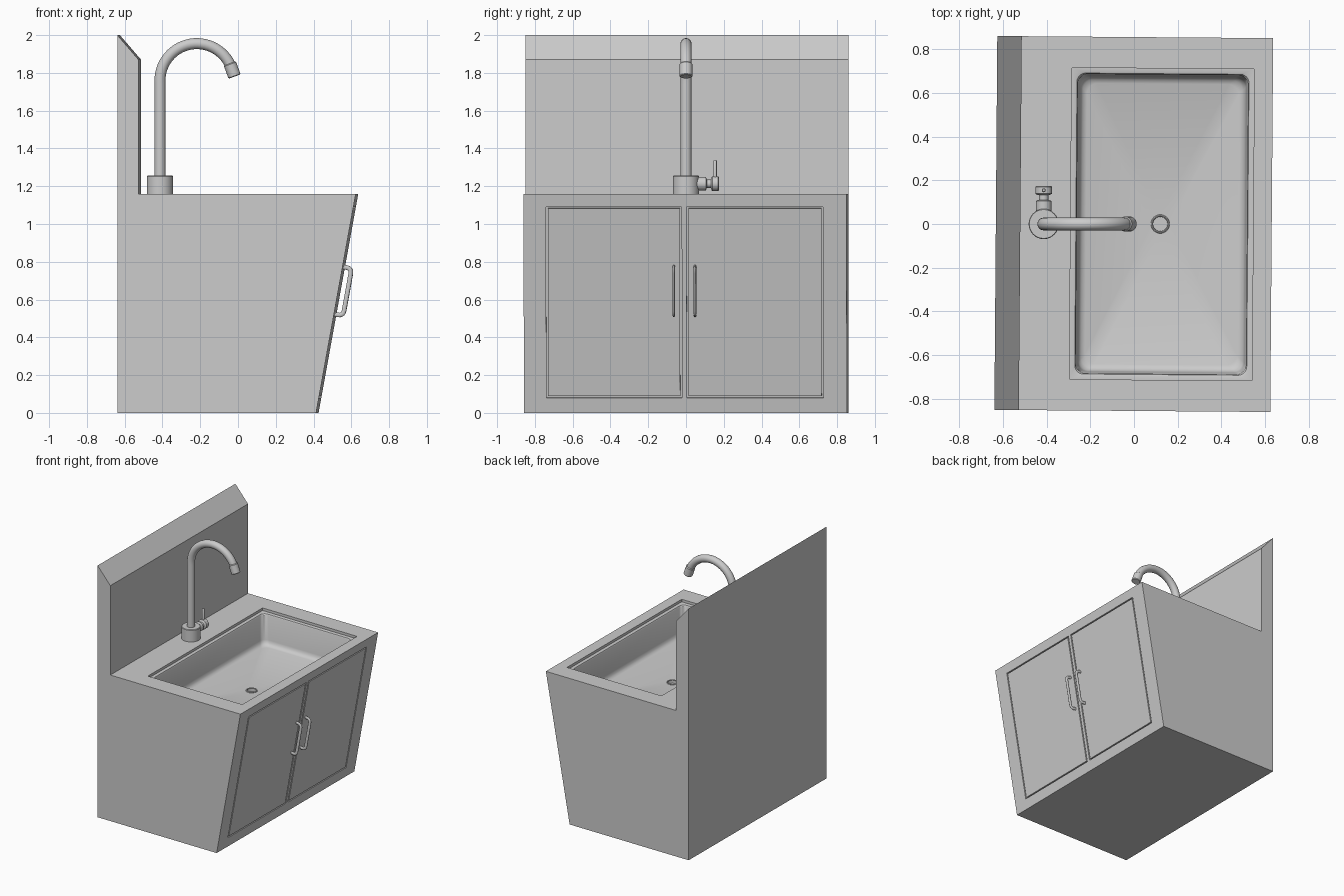
import bpy, bmesh, math
from mathutils import Matrix, Vector

if "Cube" in bpy.data.objects:
    bpy.data.objects.remove(bpy.data.objects["Cube"])

SLANT = math.atan2(0.21, 1.16)
FRONT = Matrix.Translation((0.42, 0, 0)) @ Matrix.Rotation(SLANT, 4, 'Y')  # local: x out, y across, z up the slope
SKEW = Matrix.Rotation(-0.0078, 4, 'Z')   # whole unit sits very slightly turned


def finish(bm, name, matrix=Matrix(), smooth=True):
    bmesh.ops.recalc_face_normals(bm, faces=bm.faces)
    me = bpy.data.meshes.new(name)
    bm.to_mesh(me)
    bm.free()
    me.transform(matrix)
    ob = bpy.data.objects.new(name, me)
    bpy.context.collection.objects.link(ob)
    if smooth:
        shade(ob)
    return ob


def shade(ob):
    bpy.ops.object.select_all(action='DESELECT')
    ob.select_set(True)
    bpy.context.view_layer.objects.active = ob
    bpy.ops.object.shade_smooth_by_angle(angle=math.radians(35))


def loft(rings, name, matrix=Matrix()):
    bm = bmesh.new()
    loops = [[bm.verts.new(p) for p in r] for r in rings]
    for a, b in zip(loops, loops[1:]):
        for i in range(len(a)):
            j = (i + 1) % len(a)
            bm.faces.new((a[i], a[j], b[j], b[i]))
    bm.faces.new(loops[0])
    bm.faces.new(loops[-1])
    return finish(bm, name, matrix)


def box(name, lo, hi, matrix):
    ring = lambda z: [(lo[0], lo[1], z), (hi[0], lo[1], z), (hi[0], hi[1], z), (lo[0], hi[1], z)]
    return loft([ring(lo[2]), ring(hi[2])], name, matrix)


def rounded(cx, hx, hy, r, z):
    pts = []
    for q, (sx, sy) in enumerate(((1, 1), (-1, 1), (-1, -1), (1, -1))):
        for k in range(8):
            a = (q + (k + 0.5) / 8) * math.pi / 2
            pts.append((cx + sx * (hx - r) + r * math.cos(a), sy * (hy - r) + r * math.sin(a), z))
    return pts


def turned(name, profile, matrix, n=32):
    # profile: (radius, height) pairs around local z
    return loft([[(r * math.cos(2 * math.pi * i / n), r * math.sin(2 * math.pi * i / n), z)
                  for i in range(n)] for r, z in profile], name, matrix)


def sweep(name, path, ru, rv, matrix=Matrix(), n=16):
    # tube along a path in the xz plane; ru in plane, rv along y
    path = [Vector(p) for p in path]
    rings = []
    for i, p in enumerate(path):
        t = (path[min(i + 1, len(path) - 1)] - path[max(i - 1, 0)]).normalized()
        u = Vector((t.z, 0, -t.x))
        rings.append([p + u * ru * math.cos(2 * math.pi * k / n) + Vector((0, rv * math.sin(2 * math.pi * k / n), 0))
                      for k in range(n)])
    return loft(rings, name, matrix)


# cabinet body with splashback, one side profile extruded across the width
profile = [(-0.632, 0), (0.42, 0), (0.63, 1.16), (-0.52, 1.16), (-0.52, 1.87), (-0.632, 2.0)]
cabinet = loft([[(x, y, z) for x, z in profile] for y in (-0.855, 0.855)], "cabinet_and_splashback")

# basin cavity: (inset, corner radius, height)
steps = [(0, .004, 1.2), (0, .004, 1.14), (.018, .03, 1.14), (.024, .04, 1.137), (.028, .045, 1.128),
         (.036, .05, .94), (.041, .05, .92), (.052, .05, .905), (.07, .05, .898)]
rings = [rounded(0.1275, .4175 - i, .7125 - i, r, z) for i, r, z in steps]
rings += [rounded(0.12, .04, .04, .04, .885), rounded(0.12, .04, .04, .04, .86)]
cutters = [loft(rings, "basin_cutter")]

# door openings, doors and handles on the sloping front
S = 1 / math.cos(SLANT)
for side, y0, y1, yh in (("left", -.736, -.018, -.06), ("right", .008, .731, .052)):
    z0, z1, g = .08 * S, 1.09 * S, .009
    cutters.append(box(side + "_opening_cutter", (-.015, y0, z0), (.05, y1, z1), FRONT))
    box(side + "_door", (-.02, y0 + g, z0 + g), (0, y1 - g, z1 - g), SKEW @ FRONT)
    # handle path: leg, rounded corner, grip, rounded corner, leg
    b, t, out, r = .53, .785, .043, .025
    path = [(-.005, 0, b)]
    path += [(out - r + r * math.sin(a), 0, b + r - r * math.cos(a)) for a in [k * math.pi / 10 for k in range(6)]]
    path += [(out - r + r * math.cos(a), 0, t - r + r * math.sin(a)) for a in [k * math.pi / 10 for k in range(6)]]
    path += [(-.005, 0, t)]
    sweep(side + "_door_handle", path, .012, .007, SKEW @ FRONT @ Matrix.Translation((0, yh, 0)))

for c in cutters:
    m = cabinet.modifiers.new(c.name, 'BOOLEAN')
    m.object, m.operation, m.solver = c, 'DIFFERENCE', 'EXACT'
bpy.context.view_layer.objects.active = cabinet
for c in cutters:
    bpy.ops.object.modifier_apply(modifier=c.name)
    bpy.data.objects.remove(c)
cabinet.data.transform(SKEW)
shade(cabinet)

# drain ring around the outlet
bpy.ops.mesh.primitive_torus_add(location=(0.12, 0, .886), major_radius=.038, minor_radius=.005,
                                 major_segments=32, minor_segments=8)
bpy.context.object.name = "drain_ring"
shade(bpy.context.object)

# tap: base, gooseneck spout and nozzle
FX = -0.413
turned("tap_base", [(.069, 1.155), (.069, 1.252), (.066, 1.256)], Matrix.Translation((FX, 0, 0)))
cx, cz, R, end = FX + .195, 1.76, .195, math.radians(20)
spout = [(FX, 0, 1.24), (FX, 0, 1.5), (FX, 0, 1.74)]
spout += [(cx + R * math.cos(a), 0, cz + R * math.sin(a))
          for a in [math.pi - (math.pi - end) * k / 28 for k in range(29)]]
sweep("spout", spout, .029, .029, n=24)
tip = Matrix.Translation(spout[-1]) @ Matrix.Rotation(math.pi - end, 4, 'Y')
turned("nozzle", [(.029, -.025), (.034, -.02), (.034, .045), (.03, .049)], tip)

# side valve with lever
valve = Matrix.Translation((FX, 0, 1.213)) @ Matrix.Rotation(-math.pi / 2, 4, 'X')
turned("side_valve", [(.036, .05), (.036, .105), (.03, .108), (.022, .11), (.022, .132), (.033, .135),
                      (.038, .139), (.038, .17), (.034, .174)], valve)
turned("lever", [(.009, 1.23), (.009, 1.333), (.006, 1.338)], Matrix.Translation((FX, .154, 0)), 16)
